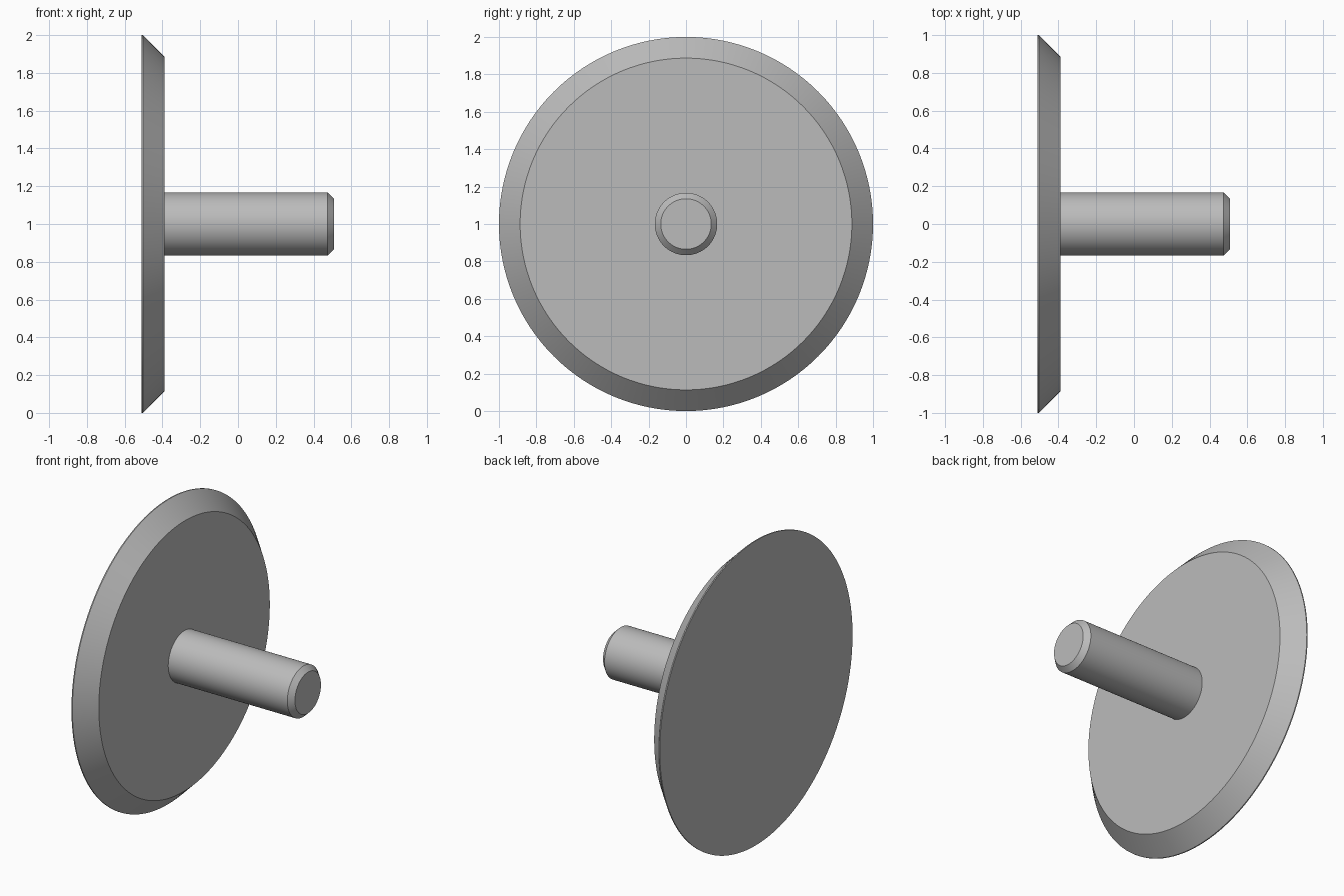
import bpy
import bmesh
import math
from mathutils import Matrix, Vector

cube = bpy.data.objects.get("Cube")
if cube:
    bpy.data.objects.remove(cube, do_unlink=True)

# One plain grey for the whole part
grey = bpy.data.materials.new("plain grey")
grey.use_nodes = True
colour = (0.5, 0.5, 0.5, 1)
grey.diffuse_color = colour
grey.node_tree.nodes["Principled BSDF"].inputs["Base Color"].default_value = colour


def turned_part(name, profile, segments):
    """Lathe a closed (x, radius) profile around the x axis, with flat end caps."""
    bm = bmesh.new()
    rings = []
    for x, radius in profile:
        ring = []
        for i in range(segments):
            a = math.tau * i / segments
            ring.append(bm.verts.new((x, radius * math.sin(a), 1 + radius * math.cos(a))))
        rings.append(ring)
    for low, high in zip(rings, rings[1:]):
        for i in range(segments):
            j = (i + 1) % segments
            bm.faces.new((low[i], low[j], high[j], high[i]))
    bm.faces.new(rings[0])
    bm.faces.new(rings[-1])
    bmesh.ops.recalc_face_normals(bm, faces=bm.faces)
    mesh = bpy.data.meshes.new(name)
    bm.to_mesh(mesh)
    bm.free()
    mesh.materials.append(grey)
    obj = bpy.data.objects.new(name, mesh)
    bpy.context.collection.objects.link(obj)
    bpy.ops.object.select_all(action="DESELECT")
    obj.select_set(True)
    bpy.context.view_layer.objects.active = obj
    bpy.ops.object.shade_smooth_by_angle(angle=math.radians(25))
    return obj


# Wide disc with a thin rim and a bevelled edge
turned_part("bevelled_disc", [(-0.51, 1), (-0.503, 1), (-0.39, 0.887)], 128)

# Round shaft with a chamfered tip
turned_part("shaft", [(-0.4, 0.167), (0.475, 0.167), (0.508, 0.135)], 64)
